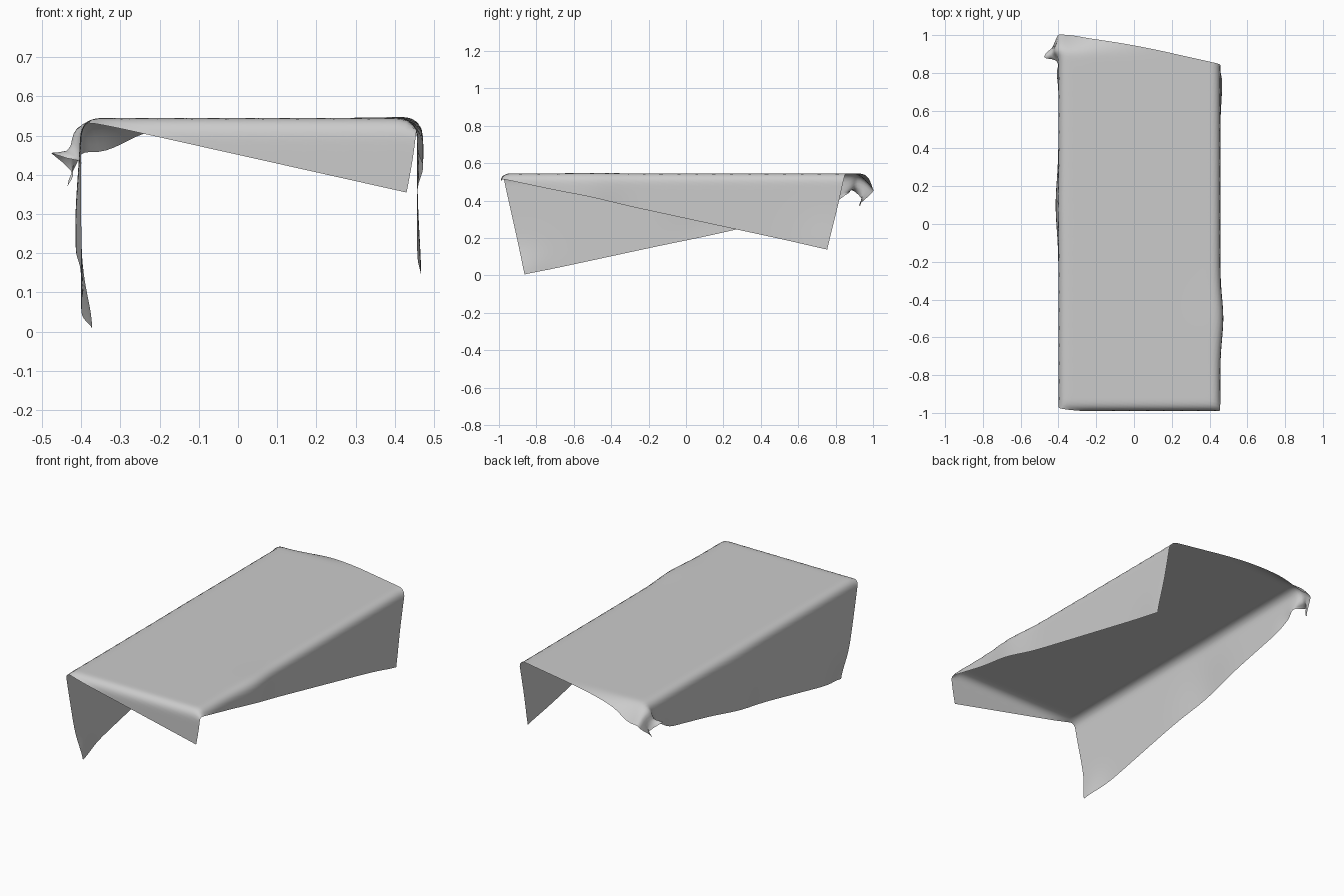
import bpy, bmesh, math
from mathutils import Vector

if "Cube" in bpy.data.objects:
    bpy.data.objects.remove(bpy.data.objects["Cube"])

TOP, R = 0.545, 0.04
LEFT, RIGHT, FRONT, BACK = -0.36, 0.417, -0.95, 0.90   # where each edge starts to bend
NU, NV = 70, 100


def bend(d):
    """Distance past the bend start -> (outward travel, drop)."""
    if d <= 0:
        return 0.0, 0.0
    a = d / R
    if a < math.pi / 2:
        return R * math.sin(a), R * (1 - math.cos(a))
    return R, R + d - R * math.pi / 2


def drape(u, v):
    """Fold the flat, skewed cloth over the table outline."""
    xl, zl = bend(LEFT - u)
    xr, zr = bend(u - RIGHT)
    yf, zf = bend(FRONT - v)
    x = min(max(u, LEFT), RIGHT) - xl + xr
    y = min(max(v, FRONT), BACK) - yf
    zb = 0.0
    if v > BACK:                       # soft droop past the back edge
        d = v - BACK
        w = min(max((0.15 - u) / 0.5, 0), 1)
        y += d * (1 - 0.25 * w)
        zb = w * min(d * 0.62, 3.5 * d * d + 0.1 * d)
    z = TOP - math.sqrt(zl * zl + zr * zr + zf * zf + zb * zb)
    return Vector((x, y, z))


# Flat cloth rectangle, turned against the table
front_left = Vector((-0.925, -0.86))
front_right = Vector((0.43, -1.163))
back_right = Vector((0.845, 0.76))
across, along = front_right - front_left, back_right - front_right
flat = [front_left + across * (i / NU) + along * (j / NV)
        for j in range(NV + 1) for i in range(NU + 1)]

# Pins: flat position, draped position, influence radius
pins = [
    ((-0.510, 1.063), (-0.435, 0.93, 0.37), 0.06),
    ((-0.546, 0.93), (-0.478, 0.885, 0.45), 0.05),
    ((-0.558, 0.86), (-0.402, 0.86, 0.43), 0.045),
    ((-0.565, 0.80), (-0.408, 0.81, 0.40), 0.06),
    ((-0.33, 1.022), (-0.33, 0.998, 0.465), 0.07),
    ((-0.45, 0.95), (-0.425, 0.915, 0.495), 0.05),
    ((-0.925, -0.86), (-0.372, -0.863, 0.005), 0.12),
    ((-0.66, 0.10), (-0.415, 0.10, 0.265), 0.18),
    ((0.53, -0.50), (0.473, -0.50, 0.46), 0.15),
    ((0.845, 0.76), (0.467, 0.755, 0.138), 0.15),
]


def falloff(p, q, r):
    return math.exp(-((p[0] - q[0]) ** 2 + (p[1] - q[1]) ** 2) / (r * r))


# Solve the pin strengths so every pin is met
push = [Vector((0, 0, 0)) for _ in pins]


def offset(p):
    total = Vector((0, 0, 0))
    for (q, _, r), s in zip(pins, push):
        total += s * falloff(p, q, r)
    return total


for _ in range(40):
    for k, (q, target, r) in enumerate(pins):
        push[k] += (Vector(target) - drape(*q) - offset(q)) * 0.8

# Draped cloth
bm = bmesh.new()
verts = [bm.verts.new(drape(p.x, p.y) + offset(p)) for p in flat]
for j in range(NV):
    for i in range(NU):
        a = j * (NU + 1) + i
        bm.faces.new((verts[a], verts[a + 1], verts[a + NU + 2], verts[a + NU + 1]))
for _ in range(2):
    bmesh.ops.smooth_vert(bm, verts=[v for v in bm.verts if not v.is_boundary], factor=0.5,
                          use_axis_x=True, use_axis_y=True, use_axis_z=True)
mesh = bpy.data.meshes.new("draped_cloth")
bm.to_mesh(mesh)
bm.free()
for poly in mesh.polygons:
    poly.use_smooth = True
cloth = bpy.data.objects.new("draped_cloth", mesh)
bpy.context.collection.objects.link(cloth)
